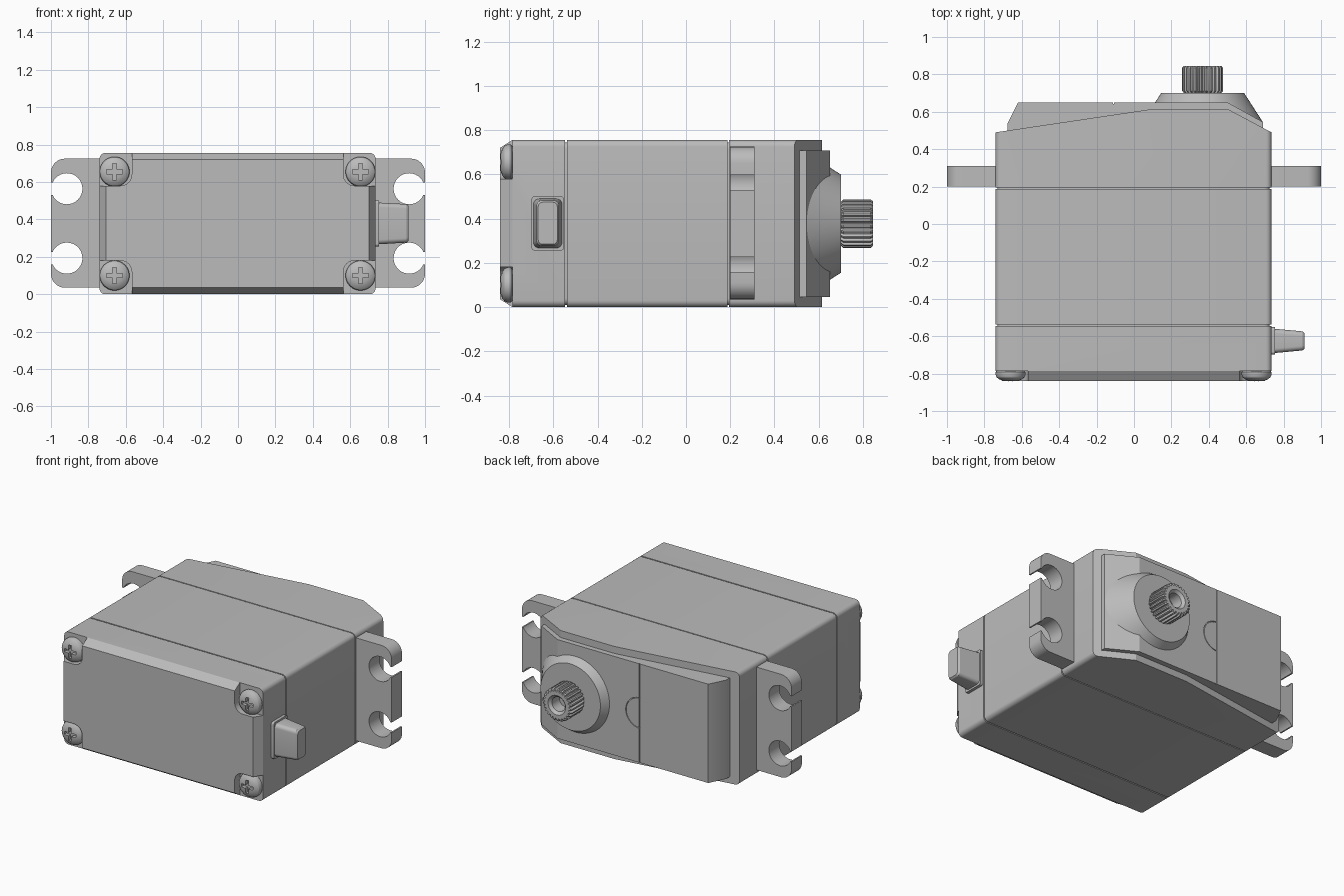
import bpy, bmesh
from math import sin, cos, pi, radians
from mathutils import Vector

if "Cube" in bpy.data.objects:
    bpy.data.objects.remove(bpy.data.objects["Cube"], do_unlink=True)

grey = bpy.data.materials.new("plain grey")
grey.use_nodes = True
grey.diffuse_color = (0.5, 0.5, 0.5, 1)
grey.node_tree.nodes["Principled BSDF"].inputs["Base Color"].default_value = (0.5, 0.5, 0.5, 1)

PLACE = {"x": lambda a, b, t: (t, a, b),
         "y": lambda a, b, t: (a, t, b),
         "z": lambda a, b, t: (a, b, t)}


def loft(name, sections, axis="y"):
    """Closed solid through (points, height) sections of equal point count."""
    bm = bmesh.new()
    rings = [[bm.verts.new(PLACE[axis](a, b, t)) for a, b in pts] for pts, t in sections]
    for lo, hi in zip(rings, rings[1:]):
        for i in range(len(lo)):
            j = (i + 1) % len(lo)
            bm.faces.new((lo[i], lo[j], hi[j], hi[i]))
    bm.faces.new(rings[0])
    bm.faces.new(rings[-1])
    bmesh.ops.recalc_face_normals(bm, faces=bm.faces)
    mesh = bpy.data.meshes.new(name)
    bm.to_mesh(mesh)
    bm.free()
    mesh.materials.append(grey)
    obj = bpy.data.objects.new(name, mesh)
    bpy.context.collection.objects.link(obj)
    return obj


def prism(name, pts, t0, t1, axis="y"):
    return loft(name, [(pts, t0), (pts, t1)], axis)


def circle(a, b, r, n=40):
    return [(a + r * cos(2 * pi * i / n), b + r * sin(2 * pi * i / n)) for i in range(n)]


def rect(a0, a1, b0, b1):
    return [(a0, b0), (a1, b0), (a1, b1), (a0, b1)]


def rounded(a0, a1, b0, b1, r, n=6):
    corners = [(a1 - r, b1 - r), (a0 + r, b1 - r), (a0 + r, b0 + r), (a1 - r, b0 + r)]
    return [(ca + r * cos(pi / 2 * (k + i / n)), cb + r * sin(pi / 2 * (k + i / n)))
            for k, (ca, cb) in enumerate(corners) for i in range(n + 1)]


def slice_off(obj, point, normal):
    """Remove everything on the normal side of a plane and cap the hole."""
    bm = bmesh.new()
    bm.from_mesh(obj.data)
    cut = bmesh.ops.bisect_plane(bm, geom=bm.verts[:] + bm.edges[:] + bm.faces[:],
                                 plane_co=point, plane_no=Vector(normal).normalized(),
                                 clear_outer=True)["geom_cut"]
    bmesh.ops.holes_fill(bm, edges=[e for e in cut if isinstance(e, bmesh.types.BMEdge)])
    bmesh.ops.recalc_face_normals(bm, faces=bm.faces)
    bm.to_mesh(obj.data)
    bm.free()


def carve(obj, cutters):
    """Subtract the cutters and discard them."""
    for c in cutters:
        mod = obj.modifiers.new("cut", "BOOLEAN")
        mod.operation, mod.solver, mod.object = "DIFFERENCE", "EXACT", c
    deps = bpy.context.evaluated_depsgraph_get()
    mesh = bpy.data.meshes.new_from_object(obj.evaluated_get(deps))
    obj.modifiers.clear()
    obj.data = mesh
    for c in cutters:
        bpy.data.objects.remove(c, do_unlink=True)


L, R, H = -0.74, 0.735, 0.755
MID_X, MID_Z = (L + R) / 2, H / 2
SCREWS = [(x, z) for x in (-0.66, 0.655) for z in (0.1, 0.655)]
shell = rounded(L, R, 0, H, 0.03)

# Front cover with chamfered rim and screw pockets
cover = prism("front_cover", shell, -0.84, -0.546)
for x, z, nx, nz in ((L, MID_Z, -1, 0), (R, MID_Z, 1, 0), (MID_X, 0, 0, -1), (MID_X, H, 0, 1)):
    slice_off(cover, (x, -0.785, z), (nx * 0.055, -0.035, nz * 0.055))
pockets = []
for x, z in SCREWS:
    a = (-1.0, -0.568) if x < 0 else (0.563, 1.0)
    b = (-0.3, 0.18) if z < MID_Z else (0.58, 1.1)
    pockets.append(prism("pocket", rounded(*a, *b, 0.06), -1, -0.785))
carve(cover, pockets)

# Middle case and the slightly smaller core seen in the seams
prism("middle_case", shell, -0.538, 0.188)
prism("seam_core", rounded(L + 0.01, R - 0.01, 0.01, H - 0.01, 0.03), -0.6, 0.25)

# Gear case with sloping shoulders
gear_case = prism("gear_case", shell, 0.195, 0.615)
slice_off(gear_case, (L, 0.49, 0), (-0.125, 0.84, 0))
slice_off(gear_case, (R, 0.49, 0), (0.125, 0.235, 0))

# Raised back plate with a fine parting groove and arc
plate = prism("back_plate", [(-0.675, 0.45), (-0.675, 0.54), (-0.62, 0.65),
                             (0.5, 0.65), (0.69, 0.545), (0.69, 0.45)], 0.045, 0.708, "z")
arc = [(-0.11 + r * cos(t), MID_Z + r * sin(t))
       for r, sweep in ((0.103, range(-8, 9)), (0.098, range(8, -9, -1)))
       for t in [k * pi / 16 for k in sweep]]
carve(plate, [prism("groove", rect(-0.112, -0.108, 0, 0.8), 0.642, 0.7),
              prism("arc_groove", arc, 0.642, 0.7)])

# Conical output boss
AX, AZ = 0.367, 0.377
loft("output_boss", [(circle(AX, AZ, 0.322, 64), 0.545), (circle(AX, AZ, 0.222, 64), 0.70)])

# Splined output shaft with a countersunk bore
TEETH = 25


def spline(scale):
    return [(AX + scale * r * cos(2 * pi * (k + f) / TEETH), AZ + scale * r * sin(2 * pi * (k + f) / TEETH))
            for k in range(TEETH)
            for f, r in ((0, 0.097), (0.25, 0.097), (0.45, 0.11), (0.8, 0.11))]


def bore(r):
    return circle(AX, AZ, r, TEETH * 4)


loft("output_shaft", [(spline(0.92), 0.69), (spline(0.92), 0.702), (spline(1), 0.712),
                      (spline(1), 0.835), (spline(0.92), 0.845), (bore(0.065), 0.845),
                      (bore(0.048), 0.828), (bore(0.048), 0.75)])

# Mounting flange with open-ended holes
flange = prism("mounting_flange", rounded(-1, 1, 0.035, 0.725, 0.075, 8), 0.2, 0.31)
cutters = []
for side in (-1, 1):
    for z in (0.193, 0.564):
        cutters.append(prism("hole", circle(side * 0.915, z, 0.083), 0.1, 0.4))
        ends = sorted((side * 0.93, side * 1.1))
        cutters.append(prism("slot", rect(*ends, z - 0.034, z + 0.034), 0.1, 0.4))
carve(flange, cutters)

# Domed screws with cross recesses
for i, (x, z) in enumerate(SCREWS):
    dome = [(0.066, -0.78), (0.08, -0.792), (0.08, -0.806), (0.074, -0.82),
            (0.06, -0.831), (0.04, -0.838), (0.015, -0.841)]
    screw = loft(f"screw_{i + 1}", [(circle(x, z, r), y) for r, y in dome])
    w, s = 0.043, 0.011
    cross = [(x + a, z + b) for a, b in (
        (s, s), (s, w), (-s, w), (-s, s), (-w, s), (-w, -s),
        (-s, -s), (-s, -w), (s, -w), (s, -s), (w, -s), (w, s))]
    carve(screw, [prism("recess", cross, -0.9, -0.815)])

# Cable grommet: base flange and tapered plug
prism("grommet_base", rounded(-0.698, -0.552, 0.255, 0.502, 0.015), 0.72, 0.755, "x")
loft("cable_grommet", [(rounded(-0.69, -0.56, 0.267, 0.49, 0.025), 0.75),
                       (rounded(-0.676, -0.574, 0.276, 0.482, 0.025), 0.9),
                       (rounded(-0.668, -0.582, 0.284, 0.474, 0.02), 0.911)], "x")

# Smooth the rounded surfaces, keep the edges crisp
bpy.ops.object.select_all(action="DESELECT")
for obj in bpy.context.scene.objects:
    if obj.type == "MESH" and grey.name in obj.data.materials:
        obj.select_set(True)
        bpy.context.view_layer.objects.active = obj
bpy.ops.object.shade_smooth_by_angle(angle=radians(28))
